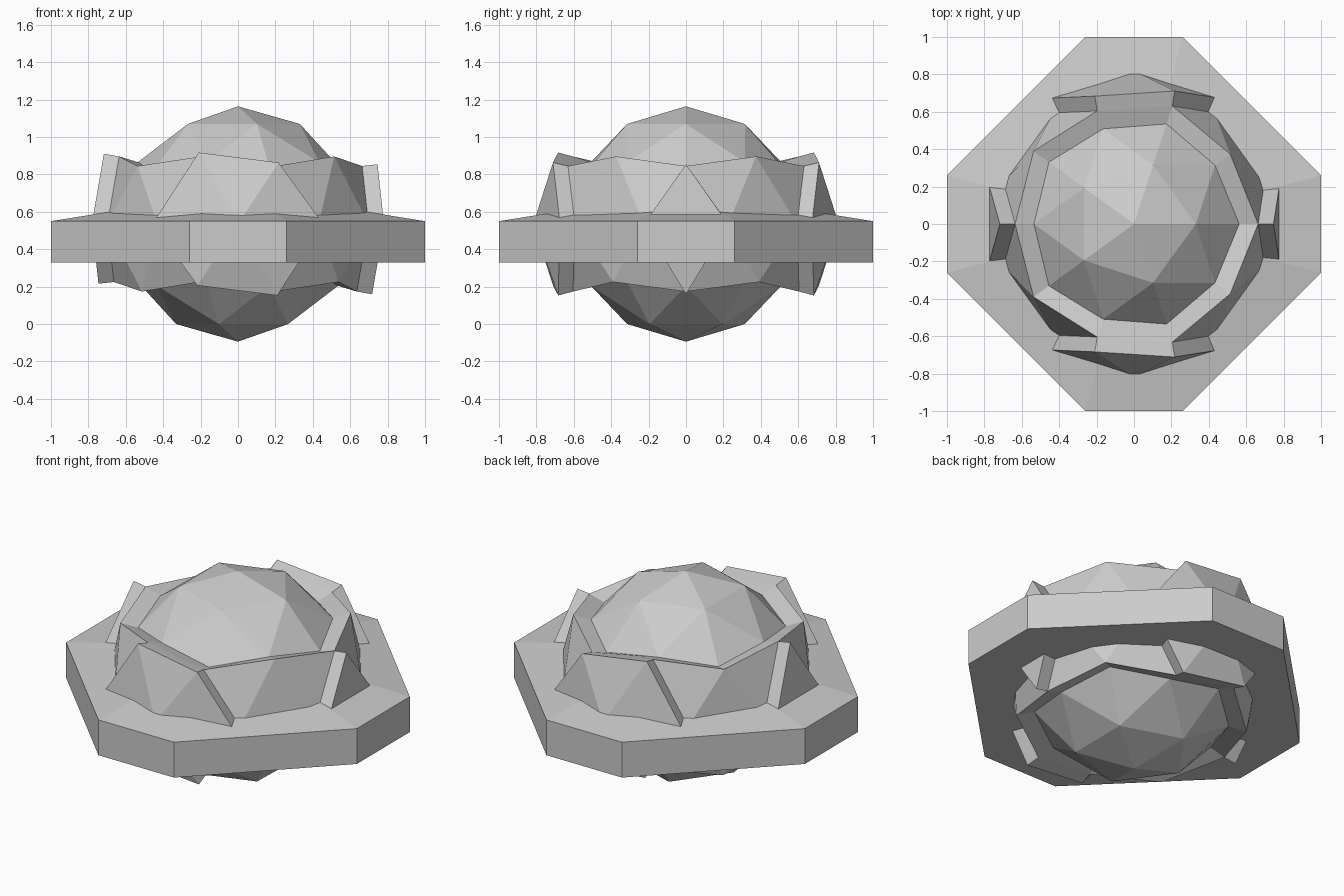
import bpy
import bmesh
from math import cos, sin, radians
from mathutils import Vector

if "Cube" in bpy.data.objects:
    bpy.data.objects.remove(bpy.data.objects["Cube"], do_unlink=True)

RADIUS = 0.629
CENTRE = 0.535

grey = bpy.data.materials.new("plain_grey")
grey.use_nodes = True
grey.diffuse_color = (0.6, 0.6, 0.6, 1)
grey.node_tree.nodes["Principled BSDF"].inputs["Base Color"].default_value = (0.6, 0.6, 0.6, 1)


def make_object(name, bm, z=0.0):
    bmesh.ops.recalc_face_normals(bm, faces=bm.faces[:])
    mesh = bpy.data.meshes.new(name)
    bm.to_mesh(mesh)
    bm.free()
    mesh.materials.append(grey)
    obj = bpy.data.objects.new(name, mesh)
    obj.location.z = z
    bpy.context.collection.objects.link(obj)
    return obj


def offset_region(bm, faces, distance):
    """Extrude a patch of faces along its own vertex normals, walling the border."""
    result = bmesh.ops.extrude_face_region(bm, geom=faces)["geom"]
    moved = [f for f in result if isinstance(f, bmesh.types.BMFace)]
    bm.normal_update()
    shift = {}
    for face in moved:
        for vert in face.verts:
            shift[vert] = shift.get(vert, Vector()) + face.normal
    for vert, normal in shift.items():
        vert.co += normal.normalized() * distance
    bm.normal_update()
    return moved


# Faceted body: sunken pole caps, raised belt, raised plates on the belt
bm = bmesh.new()
bmesh.ops.create_icosphere(bm, subdivisions=2, radius=RADIUS)
bm.normal_update()
caps = [f for f in bm.faces if min(abs(v.co.z) for v in f.verts) > 0.8 * RADIUS]
offset_region(bm, caps, -0.135)

belt = [f for f in bm.faces if max(abs(v.co.z) for v in f.verts) < 0.6 * RADIUS]
belt = offset_region(bm, belt, 0.105)


def on_plate(face):
    # Six-sided plates sit round the front and back points, diamonds on the sides
    hexagon = any(abs(v.co.x) < 0.01 and abs(v.co.z) < 0.01 for v in face.verts)
    return hexagon or abs(face.calc_center_median().y) < 0.01


offset_region(bm, [f for f in belt if on_plate(f)], 0.083)
make_object("faceted_body", bm, CENTRE)

# Eight-sided ring slab with a shallow sloping top
bm = bmesh.new()
corners = [(1, -0.26), (1, 0.26), (0.26, 1), (-0.26, 1),
           (-1, 0.26), (-1, -0.26), (-0.26, -1), (0.26, -1)]
low = [bm.verts.new((x, y, 0.33)) for x, y in corners]
high = [bm.verts.new((x, y, 0.55)) for x, y in corners]
peak = bm.verts.new((0, 0, 0.71))
bm.faces.new(low[::-1])
for i in range(len(corners)):
    j = (i + 1) % len(corners)
    bm.faces.new((low[i], low[j], high[j], high[i]))
    bm.faces.new((high[i], high[j], peak))
make_object("ring_slab", bm)
